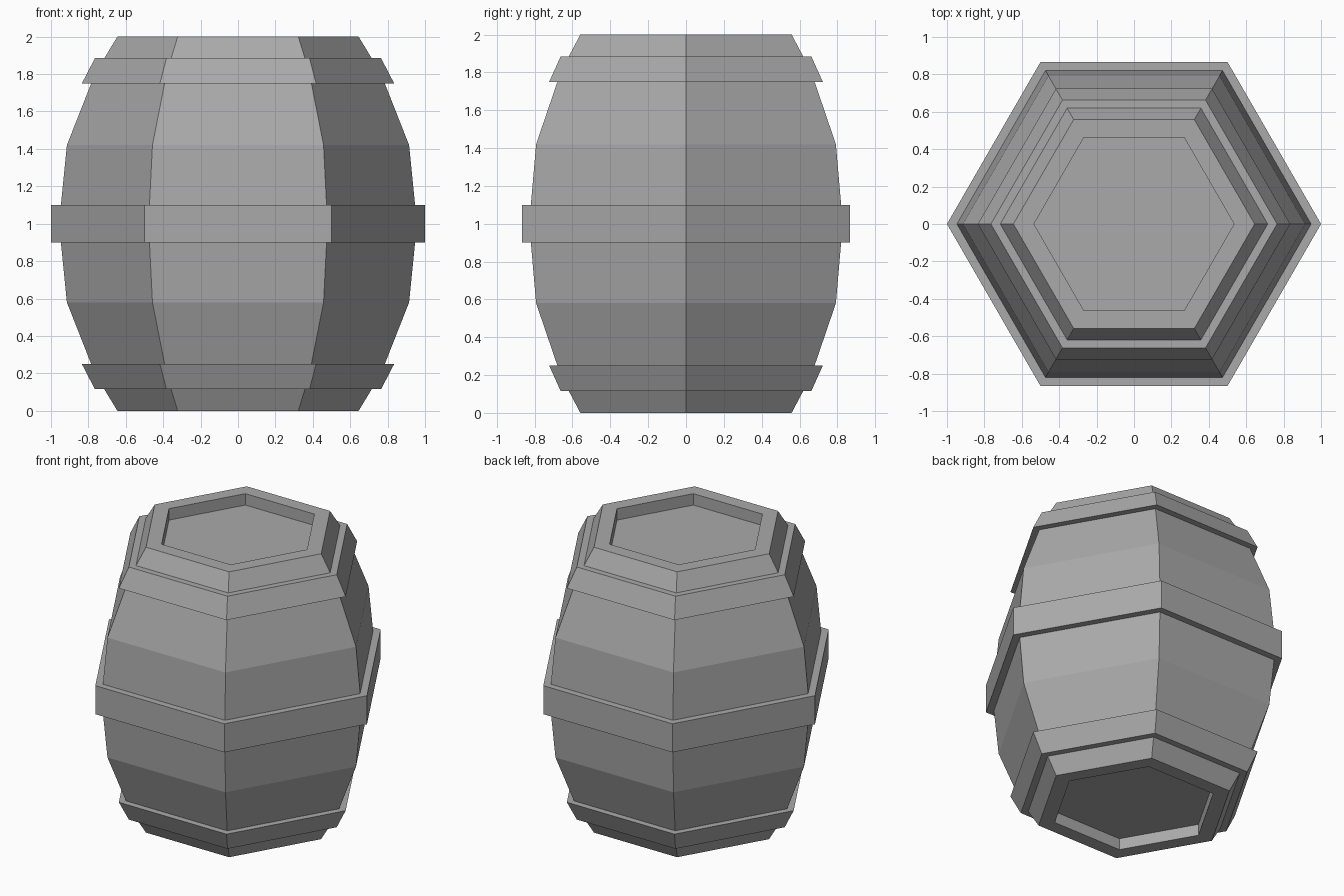
import bpy
import bmesh
import math

SIDES = 6

old = bpy.data.objects.get("Cube")
if old:
    bpy.data.objects.remove(old, do_unlink=True)

grey = bpy.data.materials.new("plain grey")
grey.use_nodes = True
colour = (0.4, 0.4, 0.4, 1)
grey.diffuse_color = colour
grey.node_tree.nodes["Principled BSDF"].inputs["Base Color"].default_value = colour


def turned(name, profile, closed=False):
    """Sweep (radius, z) points round z in flat sides; a closed profile makes a hoop."""
    bm = bmesh.new()
    rings = []
    for radius, z in profile:
        ring = []
        for i in range(SIDES):
            a = math.tau * i / SIDES
            ring.append(bm.verts.new((radius * math.cos(a), radius * math.sin(a), z)))
        rings.append(ring)
    pairs = list(zip(rings, rings[1:]))
    if closed:
        pairs.append((rings[-1], rings[0]))
    else:
        bm.faces.new(rings[0][::-1])
        bm.faces.new(rings[-1])
    for low, high in pairs:
        for i in range(SIDES):
            j = (i + 1) % SIDES
            bm.faces.new((low[i], low[j], high[j], high[i]))
    bmesh.ops.recalc_face_normals(bm, faces=bm.faces)
    mesh = bpy.data.meshes.new(name)
    bm.to_mesh(mesh)
    bm.free()
    mesh.materials.append(grey)
    obj = bpy.data.objects.new(name, mesh)
    bpy.context.collection.objects.link(obj)
    return obj


def flipped(profile):
    """Mirror a profile about the barrel's mid height."""
    return [(r, 2 - z) for r, z in reversed(profile)]


# Barrel body with a recessed head at both ends
lower_half = [(0.535, 0.08), (0.535, 0), (0.645, 0), (0.715, 0.115),
              (0.785, 0.25), (0.915, 0.58), (0.947, 0.9)]
turned("barrel_body", lower_half + flipped(lower_half))

# Hoops: a straight one at the middle, sloping ones near the ends
turned("middle_hoop", [(0.92, 0.9), (1, 0.9), (1, 1.1), (0.92, 1.1)], closed=True)
end_hoop = [(0.69, 0.115), (0.765, 0.115), (0.835, 0.25), (0.76, 0.25)]
turned("bottom_hoop", end_hoop, closed=True)
turned("top_hoop", flipped(end_hoop), closed=True)
